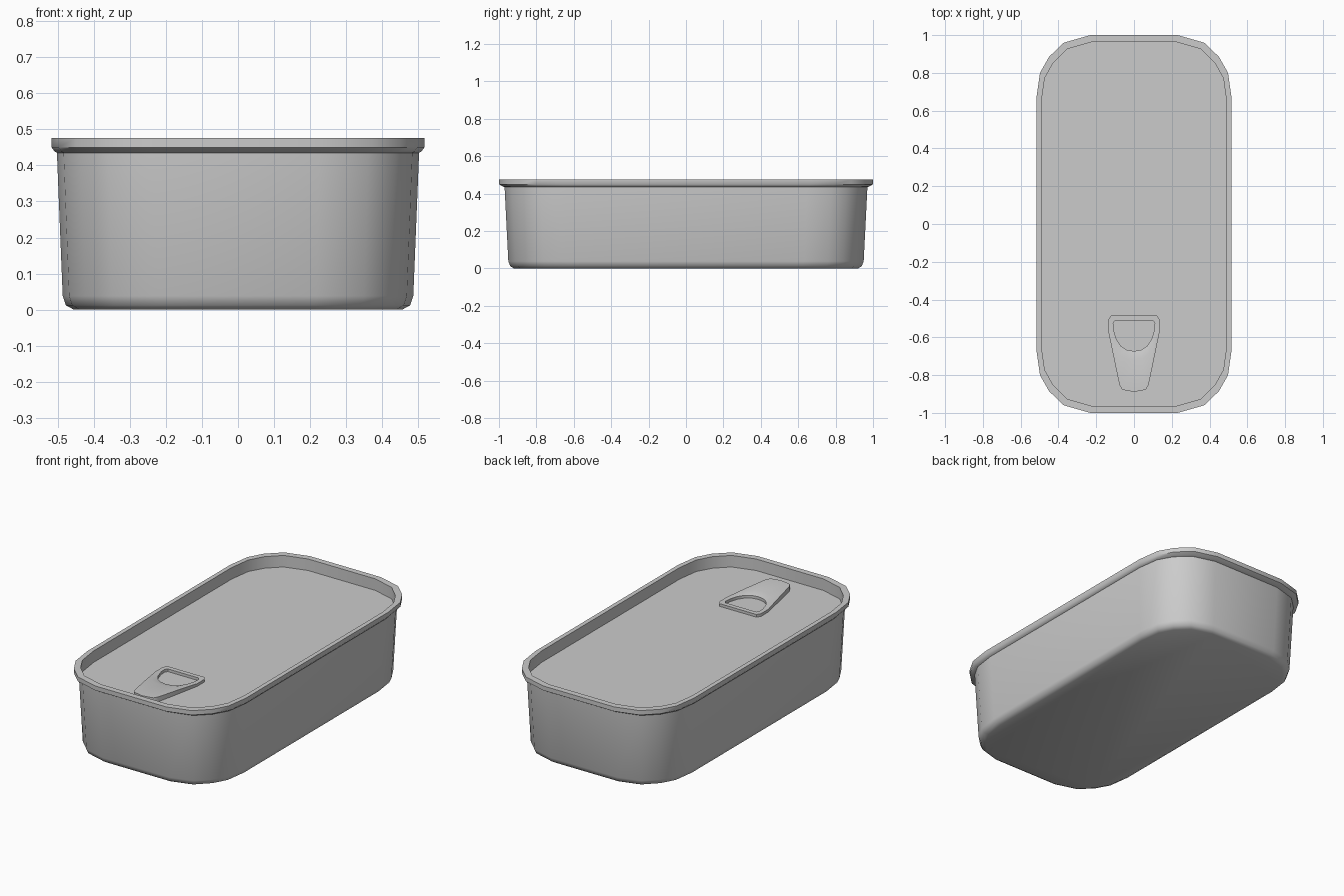
import bpy, math

if "Cube" in bpy.data.objects:
    bpy.data.objects.remove(bpy.data.objects["Cube"])

# One corner of the 20-sided outline, at the rim's full size
CORNER = [(0.515, 0.665), (0.496, 0.80), (0.448, 0.885), (0.37, 0.96), (0.23, 1.0)]


def outline(hx, hy, z):
    q = [(x * hx / 0.515, y * hy, z) for x, y in CORNER]
    half = q + [(-x, y, z) for x, y, z in reversed(q)]
    return half + [(-x, -y, z) for x, y, z in half]


def make(name, rings, cap_start=False, cap_end=False, angle=50):
    n = len(rings[0])
    verts = [v for r in rings for v in r]
    faces = []
    for k in range(len(rings) - 1):
        a, b = k * n, (k + 1) * n
        for i in range(n):
            j = (i + 1) % n
            faces.append((a + i, a + j, b + j, b + i))
    if cap_start:
        faces.append(tuple(reversed(range(n))))
    if cap_end:
        faces.append(tuple(range(len(verts) - n, len(verts))))
    me = bpy.data.meshes.new(name)
    me.from_pydata(verts, [], faces)
    ob = bpy.data.objects.new(name, me)
    bpy.context.collection.objects.link(ob)
    bpy.ops.object.select_all(action='DESELECT')
    ob.select_set(True)
    bpy.context.view_layer.objects.active = ob
    bpy.ops.object.shade_smooth_by_angle(angle=math.radians(angle))
    return ob


LID_Z = 0.408

# Tapered body with a rounded bottom edge
body = [(0.455, 0.92, 0.0), (0.477, 0.94, 0.012), (0.486, 0.95, 0.038), (0.502, 0.97, 0.435)]
make("can_body", [outline(*p) for p in body], cap_start=True)

# Seam rim: flared underside, flat top and inner wall
rim = [(0.502, 0.97, 0.435), (0.508, 0.98, 0.438), (0.517, 1.0, 0.450),
       (0.517, 1.0, 0.476), (0.491, 0.965, 0.476), (0.491, 0.965, LID_Z)]
make("can_rim", [outline(*p) for p in rim])

# Recessed lid
lid = make("lid", [outline(0.491, 0.965, LID_Z)], cap_end=True)

# Pull tab: right halves of hole edge, bend line and outer edge
HOLE = [(0, -.51), (.10, -.51), (.11, -.525), (.108, -.56),
        (.093, -.61), (.07, -.645), (.04, -.666), (0, -.673)]
BEND = [(0, -.496), (.11, -.497), (.122, -.515), (.121, -.567),
        (.103, -.65), (.078, -.69), (.043, -.713), (0, -.72)]
EDGE = [(0, -.483), (.12, -.483), (.135, -.505), (.135, -.573),
        (.111, -.69), (.077, -.852), (.063, -.877), (0, -.889)]
LOW, HIGH = 0.424, 0.437
STEP = [LOW] * 4 + [0.431] + [HIGH] * 3


def tab_ring(half, heights):
    pts = [(x, y, z) for (x, y), z in zip(half, heights)]
    return pts + [(-x, y, z) for x, y, z in reversed(pts[1:-1])]


make("pull_tab", [tab_ring(EDGE, [LID_Z] * 8)[::-1], tab_ring(EDGE, STEP)[::-1],
                  tab_ring(BEND, STEP)[::-1], tab_ring(HOLE, [LOW] * 8)[::-1],
                  tab_ring(HOLE, [LID_Z] * 8)[::-1]])
